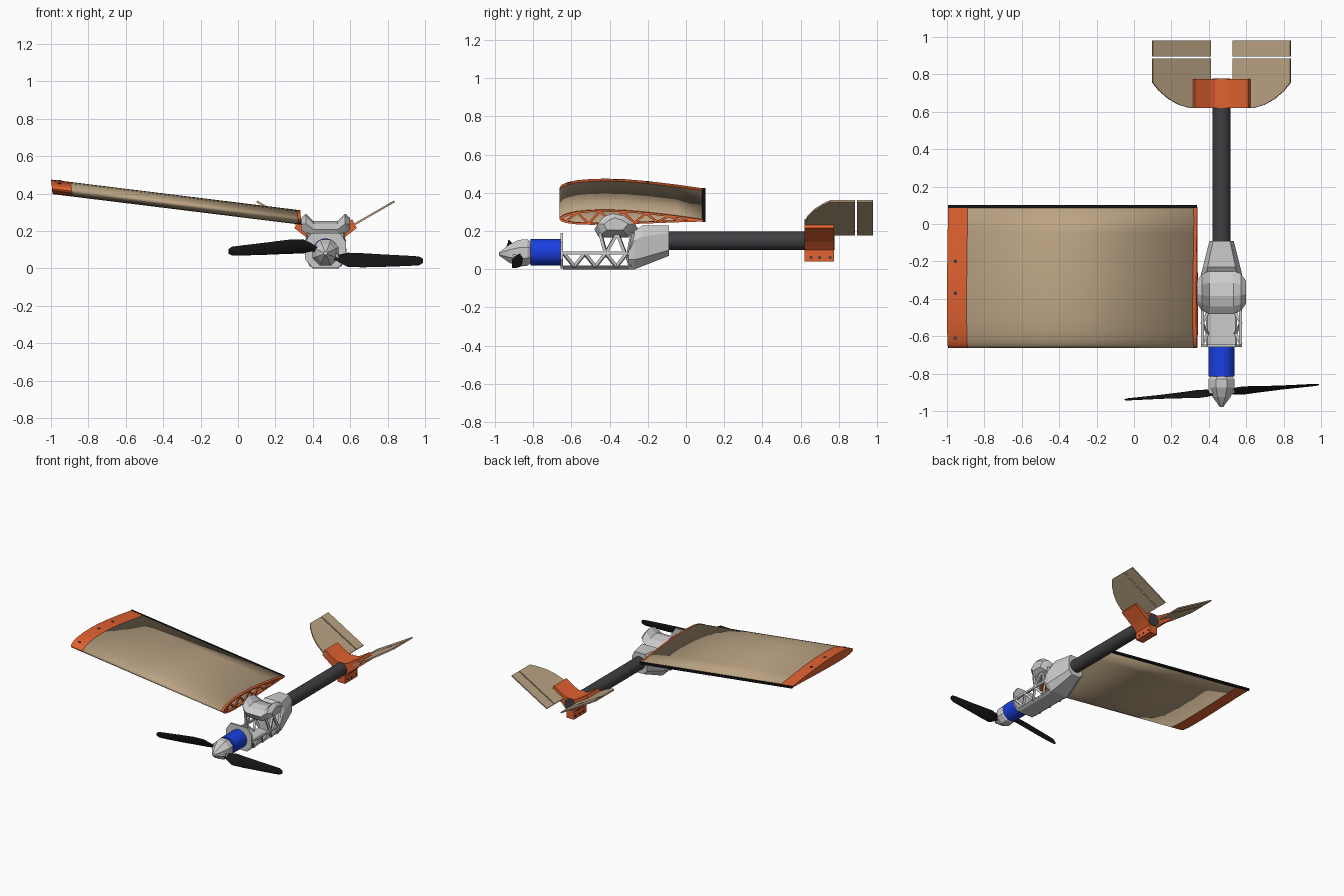
import bpy, bmesh
from math import sin, cos, pi, radians, tan
from mathutils import Vector

if "Cube" in bpy.data.objects:
    bpy.data.objects.remove(bpy.data.objects["Cube"])

CX = 0.468  # fuselage centre line


def material(name, rgb):
    m = bpy.data.materials.new(name)
    m.diffuse_color = (*rgb, 1)
    m.use_nodes = True
    m.node_tree.nodes["Principled BSDF"].inputs["Base Color"].default_value = m.diffuse_color
    return m


TAN = material("tan", (0.50, 0.37, 0.23))
ORANGE = material("orange", (0.75, 0.12, 0.03))
BLUE = material("blue", (0.01, 0.05, 0.75))
DARK = material("dark", (0.05, 0.05, 0.055))
BLACK = material("black", (0.008, 0.008, 0.008))


def finish(bm, name, mat=None, smooth=False):
    bmesh.ops.recalc_face_normals(bm, faces=bm.faces)
    me = bpy.data.meshes.new(name)
    bm.to_mesh(me)
    bm.free()
    ob = bpy.data.objects.new(name, me)
    bpy.context.collection.objects.link(ob)
    if mat:
        me.materials.append(mat)
    if smooth:
        bpy.ops.object.select_all(action='DESELECT')
        ob.select_set(True)
        bpy.context.view_layer.objects.active = ob
        bpy.ops.object.shade_smooth_by_angle(angle=radians(35))
    return ob


def loft(name, rings, mat=None, smooth=False, caps=True, loop=False):
    """Skin a row of equal-length rings; loop joins the last ring to the first."""
    bm = bmesh.new()
    vs = [[bm.verts.new(p) for p in r] for r in rings]
    n = len(vs[0])
    pairs = list(zip(vs, vs[1:])) + ([(vs[-1], vs[0])] if loop else [])
    for a, b in pairs:
        for i in range(n):
            j = (i + 1) % n
            bm.faces.new((a[i], a[j], b[j], b[i]))
    if caps and not loop:
        bm.faces.new(vs[0])
        bm.faces.new(vs[-1])
    return finish(bm, name, mat, smooth)


def bars(name, segs, w, mat=None):
    """Square struts between point pairs, joined in one object."""
    bm = bmesh.new()
    for p, q in segs:
        p, q = Vector(p), Vector(q)
        rot = (q - p).to_track_quat('Z', 'X')
        ends = []
        for e in (p, q):
            ends.append([bm.verts.new(e + rot @ Vector((a * w / 2, b * w / 2, 0)))
                         for a, b in ((-1, -1), (1, -1), (1, 1), (-1, 1))])
        a, b = ends
        bm.faces.new(a)
        bm.faces.new(b)
        for i in range(4):
            bm.faces.new((a[i], a[(i + 1) % 4], b[(i + 1) % 4], b[i]))
    return finish(bm, name, mat)


def ring_y(y, r, z, n, x=CX):
    return [(x + r * cos(2 * pi * (i + .5) / n), y, z + r * sin(2 * pi * (i + .5) / n)) for i in range(n)]


def mirror_ring(half, y):
    """Closed ring in xz from a right half outline, bottom to top."""
    return [(CX + d, y, z) for d, z in half] + [(CX - d, y, z) for d, z in reversed(half)]


# ---- wing: airfoil swept along x and rising to the tip
UPPER = [(-.662, .262), (-.658, .272), (-.645, .282), (-.62, .292), (-.57, .303), (-.5, .309), (-.42, .311),
         (-.32, .308), (-.2, .298), (-.05, .280), (.09, .260)]
LOWER = [(.09, .250), (-.05, .246), (-.2, .240), (-.35, .235), (-.5, .233), (-.58, .236), (-.63, .243), (-.655, .252)]


def airfoil(x, inset=0.0):
    rise = (0.335 - x) * 0.123
    pts = [(y, z - inset) for y, z in UPPER] + [(y, z + inset) for y, z in LOWER]
    k = 1 - inset * 3
    return [(x - (z - .27) * .12, (y + .286) * k - .286, z + rise) for y, z in pts]


skin = loft("wing_skin", [airfoil(-.89), airfoil(.32)], TAN, True, caps=False)
sol = skin.modifiers.new("thickness", 'SOLIDIFY')
sol.thickness = 0.004
loft("wing_tip", [airfoil(-.995), airfoil(-.89)], ORANGE, True)
loft("wing_root_rib", [airfoil(.318), airfoil(.337), airfoil(.337, .009), airfoil(.318, .009)],
     ORANGE, True, loop=True)


def z_at(pts, y):
    pts = sorted(pts)
    for (a, za), (b, zb) in zip(pts, pts[1:]):
        if a <= y <= b:
            return za + (zb - za) * (y - a) / (b - a)
    return pts[0][1]


ys = [-.63 + .06 * i for i in range(12)]
zig = [(.328, y, z_at(UPPER, y) - .006 if i % 2 else z_at(LOWER, y) + .006) for i, y in enumerate(ys)]
bars("wing_root_lattice", list(zip(zig, zig[1:])), .012, ORANGE)

# black trailing strip
loft("trailing_edge", [[(x, y, z + (.335 - x) * .123) for y, z in
     ((.085, .247), (.101, .247), (.101, .262), (.085, .262))] for x in (-.995, .337)], BLACK)

# tip screws
for y in (-.61, -.37, -.2):
    z = z_at(UPPER, y) + (.335 + .955) * .123
    rings = [[(-.955 + .01 * cos(a * pi / 6), y + .01 * sin(a * pi / 6), z + h) for a in range(12)]
             for h in (-.01, .003)]
    loft("tip_screw", rings, DARK)

# ---- tail boom
loft("tail_boom", [ring_y(-.2, .049, .15, 32), ring_y(.778, .049, .15, 32)], DARK, True)

# ---- fuselage pod: rear shell, bulkhead, floor
loft("pod_rear", [mirror_ring(h, y) for y, h in (
    (-.30, ((.07, 0), (.11, .05), (.11, .09), (.105, .11))),
    (-.27, ((.07, 0), (.11, .05), (.11, .15), (.08, .20))),
    (-.23, ((.062, .015), (.10, .06), (.10, .17), (.075, .228))),
    (-.09, ((.035, .07), (.065, .10), (.065, .19), (.045, .228))))])
bulk = ((.07, 0.005), (.11, .05), (.11, .14), (.075, .19))
loft("front_bulkhead", [mirror_ring(bulk, -.658), mirror_ring(bulk, -.643)])
floor = ((.06, 0), (.082, .014), (.075, .02), (.05, .014))
loft("pod_floor", [mirror_ring(floor, -.645), mirror_ring(floor, -.28)])

# lattice sides
segs = []
for s in (-1, 1):
    hi, lo = CX + s * .102, CX + s * .075
    segs.append(((hi, -.645, .085), (hi, -.28, .085)))
    top = [(hi, y, .082) for y in (-.64, -.53, -.42, -.31)]
    bot = [(lo, y, .014) for y in (-.585, -.475, -.365, -.29)]
    for i in range(4):
        segs.append((top[i], bot[i]))
        if i < 3:
            segs.append((bot[i], top[i + 1]))
    for a, b in ((-.42, -.45), (-.42, -.36), (-.32, -.36), (-.30, -.28)):
        segs.append(((hi, a, .085), (CX + s * .09, b, .19)))
bars("pod_lattice", segs, .016)

# ---- wing saddle with raised ends
rings = []
for d, k, top, low in ((-.13, .55, .27, .205), (-.105, .85, .292, .185), (-.065, 1, .252, .165),
                       (.065, 1, .252, .165), (.105, .85, .292, .185), (.13, .55, .27, .205)):
    mid = (top + low) / 2
    prof = ((-.115, mid), (-.075, top - .015), (-.02, top), (.05, top - .012), (.115, mid), (.06, low), (-.09, low))
    rings.append([(CX + d, -.365 + y * k, z) for y, z in prof])
loft("wing_saddle", rings)

# ---- motor and spinner
loft("motor", [ring_y(-.815, .07, .09, 32), ring_y(-.657, .07, .09, 32)], BLUE, True)
loft("spinner", [ring_y(y, r, z, 8) for y, r, z in (
    (-.812, .06, .088), (-.83, .074, .087), (-.875, .076, .084), (-.925, .052, .082), (-.978, .010, .080))])

# ---- propeller blades, half turn apart, disc slightly yawed
for s, side in ((-1, "left"), (1, "right")):
    rings = []
    for r, c, tw, mid, off in ((.04, .035, 40, .081, .015), (.075, .055, 38, .082, .030), (.12, .088, 30, .0815, .036),
                               (.2, .082, 23, .079, .036), (.32, .068, 16, .073, .032), (.44, .056, 12, .068, .028),
                               (.50, .048, 10, .066, .026), (.52, .024, 10, .065, .025)):
        t = radians(tw)
        h = .2 * c if r < .1 else .09 * c
        ring = []
        for i in range(10):
            a = 2 * pi * i / 10
            u, v = c / 2 * cos(a), h * sin(a)
            ring.append((CX + s * r, -.899 + s * r * .077 + u * sin(t) + v * cos(t),
                         mid - s * off + s * (u * cos(t) - v * sin(t))))
        rings.append(ring)
    loft("propeller_blade_" + side, rings, BLACK, True)
    loft("blade_pin_" + side, [ring_y(y, .016, .085 - s * .022, 12, CX + s * .055) for y in (-.905, -.86)])

# ---- tail bracket: V arms and clamp leg
arm = ((.032, .04), (.032, .10), (.055, .125), (.075, .145), (.167, .215), (.142, .262), (.065, .214), (.035, .2))
loft("tail_bracket", [mirror_ring(arm, .62), mirror_ring(arm, .775)], ORANGE)
for y in (.655, .70, .755):
    loft("clamp_bolt", [[(CX + e, y + .008 * cos(i * pi / 5), .062 + .008 * sin(i * pi / 5)) for i in range(10)]
                        for e in (-.036, .036)], DARK)

# ---- V-tail fins and control surfaces
FIN = ((.06, .62), (.17, .62), (.23, .638), (.285, .670), (.335, .714), (.368, .755), (.368, .885), (.06, .885))
FLAP = ((.06, .895), (.368, .895), (.368, .98), (.06, .98))
for s, side in ((-1, "left"), (1, "right")):
    for part, outline in (("tail_fin_", FIN), ("tail_control_surface_", FLAP)):
        rings = [[(CX + s * (d - n * .5), y, .18 + (d - .06) * tan(radians(30)) + n * .866) for d, y in outline]
                 for n in (-.005, .005)]
        loft(part + side, rings, TAN)
